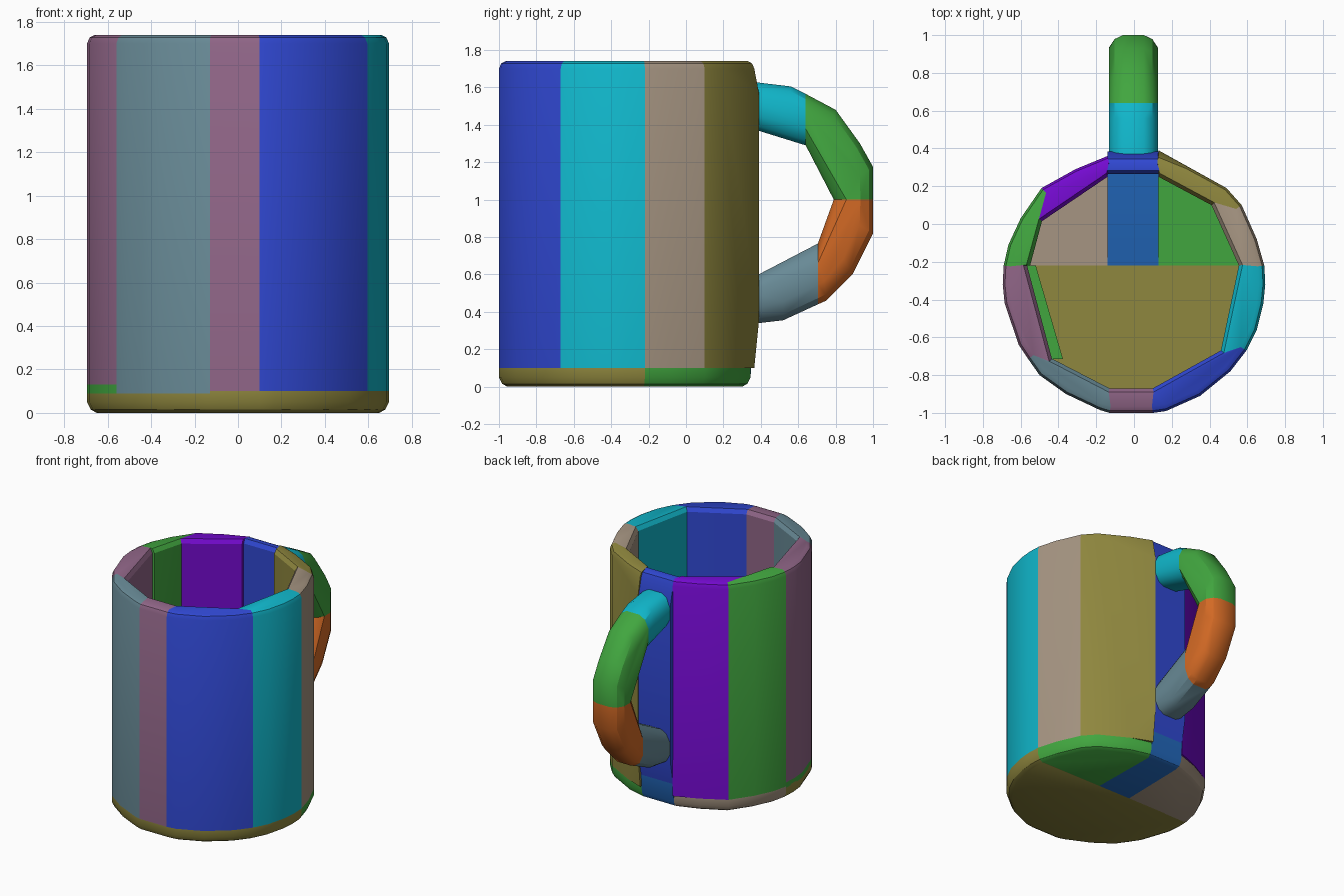
import bpy, bmesh, math

cube = bpy.data.objects.get("Cube")
if cube:
    bpy.data.objects.remove(cube, do_unlink=True)


def lin(c):
    c /= 255
    return c / 12.92 if c <= 0.04045 else ((c + 0.055) / 1.055) ** 2.4


def make_mat(name, *rgb):
    col = (*[lin(c) for c in rgb], 1)
    m = bpy.data.materials.new(name)
    m.diffuse_color = col
    m.use_nodes = True
    bsdf = next(n for n in m.node_tree.nodes if n.type == 'BSDF_PRINCIPLED')
    bsdf.inputs["Base Color"].default_value = col
    return m


ROYAL = make_mat("royal blue", 48, 72, 210)
CYAN = make_mat("cyan", 16, 182, 202)
TAN = make_mat("tan", 166, 149, 130)
OLIVE = make_mat("olive", 143, 135, 62)
GREEN = make_mat("green", 65, 166, 63)
PURPLE = make_mat("purple", 116, 10, 208)
MAUVE = make_mat("mauve", 145, 102, 136)
SLATE = make_mat("slate", 104, 138, 150)
ORANGE = make_mat("orange", 212, 106, 37)
BLUE = make_mat("mid blue", 34, 104, 188)

CY = -0.305            # centre of the cup in y
TOP, FLOOR = 1.74, 0.10


def hull(name, pts, mat):
    """One convex block around the given points."""
    bm = bmesh.new()
    for p in pts:
        bm.verts.new(p)
    res = bmesh.ops.convex_hull(bm, input=bm.verts[:])
    junk = {g for g in res["geom_interior"] + res["geom_unused"]
            if isinstance(g, bmesh.types.BMVert)}
    bmesh.ops.delete(bm, geom=list(junk), context='VERTS')
    bmesh.ops.dissolve_limit(bm, angle_limit=math.radians(1),
                             verts=bm.verts[:], edges=bm.edges[:])
    bmesh.ops.recalc_face_normals(bm, faces=bm.faces[:])
    me = bpy.data.meshes.new(name)
    bm.to_mesh(me)
    bm.free()
    me.materials.append(mat)
    ob = bpy.data.objects.new(name, me)
    bpy.context.collection.objects.link(ob)
    bpy.ops.object.select_all(action='DESELECT')
    ob.select_set(True)
    bpy.context.view_layer.objects.active = ob
    bpy.ops.object.shade_smooth_by_angle(angle=math.radians(30))
    return ob


def inset(p, d):
    """Move a plan point towards the cup axis by scaling."""
    r = math.hypot(p[0], p[1] - CY)
    k = (r - d) / r
    return (p[0] * k, CY + (p[1] - CY) * k)


def level(pts, z, d=0.0):
    return [(*inset(p, d), z) for p in pts]


def wall(name, outer, inner, mat, z0=FLOOR, extra=()):
    """Upright wall block with a softened rim."""
    pts = level(outer, z0) + level(outer, TOP - 0.04)
    pts += level(outer, TOP - 0.012, 0.012) + level(outer, TOP, 0.035)
    pts += level(inner, z0) + level(inner, TOP - 0.03) + level(inner, TOP, -0.02)
    hull(name, pts + list(extra), mat)


def stub(xs, y):
    """Swelling of the back wall where the handle joins."""
    return [(x, y, z) for x in xs for z in (0.35, 1.57)]


# Outer outline points of the cup, by sector
right_front = [(0.69, -0.22), (0.695, -0.32), (0.685, -0.42), (0.65, -0.56), (0.595, -0.67)]
front_right = [(0.595, -0.67), (0.51, -0.78), (0.35, -0.91), (0.17, -0.99), (0.10, -1.0)]
front_mid = [(0.10, -1.0), (-0.13, -1.0)]
front_left = [(-0.13, -1.0), (-0.18, -0.985), (-0.36, -0.90), (-0.50, -0.80), (-0.56, -0.715)]
left_front = [(-0.56, -0.715), (-0.61, -0.64), (-0.685, -0.42), (-0.695, -0.32), (-0.69, -0.22)]
left_back = [(-0.69, -0.22), (-0.665, -0.11), (-0.60, 0.03), (-0.49, 0.19)]
back_left = [(-0.49, 0.19), (-0.31, 0.29), (-0.14, 0.36)]
back_mid = [(-0.14, 0.355), (0.13, 0.355)]
back_right = [(0.13, 0.365), (0.28, 0.305), (0.49, 0.19), (0.57, 0.10)]
right_back = [(0.57, 0.10), (0.65, -0.08), (0.69, -0.22)]

# Wall blocks
wall("wall_right_front", right_front, [(0.46, -0.67), (0.555, -0.22)], CYAN)
wall("wall_front_right", front_right, [(0.10, -0.87), (0.46, -0.67)], ROYAL)
wall("wall_front_middle", front_mid, [(-0.13, -0.87), (0.10, -0.87)], MAUVE)
wall("wall_front_left", front_left, [(-0.43, -0.715), (-0.13, -0.87)], SLATE, 0.09)
wall("wall_left_front", left_front, [(-0.566, -0.22), (-0.434, -0.715)], MAUVE, 0.13)
wall("wall_left_back", left_back, [(-0.487, 0.015), (-0.55, -0.22)], GREEN)
wall("wall_back_left", back_left, [(-0.14, 0.25), (-0.487, 0.015)], PURPLE)
wall("wall_back_middle", back_mid, [(-0.14, 0.265), (0.13, 0.265)], ROYAL,
     0.19, stub((-0.14, 0.13), 0.385))
wall("wall_back_right", back_right, [(0.41, 0.10), (0.13, 0.25)], OLIVE,
     extra=stub((0.13,), 0.39))
wall("wall_right_back", right_back, [(0.555, -0.22), (0.41, 0.10)], TAN)

# Thin ledge under the left wall
ledge = left_front + [(-0.52, -0.22), (-0.376, -0.715)]
hull("ledge_left", level(ledge, 0.09) + level(ledge, 0.13), GREEN)


# Floor blocks with a softened lower edge
def floor(name, outer, inner, mat, extra=()):
    pts = level(outer, FLOOR) + level(outer, 0.05)
    pts += level(outer, 0.015, 0.018) + level(outer, 0.0, 0.045)
    pts += [(*p, z) for p in inner for z in (0.0, FLOOR)]
    hull(name, pts + list(extra), mat)


# Clip the cut planes: rim points on y = -0.22 and x = const stay nearly in place
floor("floor_front", right_front + front_right + front_mid + front_left + left_front,
      [(-0.64, -0.22), (0.64, -0.22)], OLIVE)
floor("floor_back_right", [(0.13, 0.345)] + back_right[1:] + right_back,
      [(0.13, -0.22), (0.64, -0.22)], GREEN)
floor("floor_back_left", left_back + [(-0.31, 0.285), (-0.14, 0.345)],
      [(-0.14, -0.22), (-0.64, -0.22)], TAN)
floor("floor_back_middle", [(-0.14, 0.345), (0.13, 0.345)],
      [(-0.14, -0.22), (0.13, -0.22)], BLUE,
      [(x, y, 0.19) for x in (-0.14, 0.13) for y in (0.275, 0.355)])

# Handle: each station pairs an outer and an inner point in the (y, z) plane
SECTION = ((0, 0.055), (0.10, 0.10), (0.32, 0.13), (0.68, 0.13), (0.90, 0.10), (1, 0.055))


def handle(name, stations, mat):
    pts = []
    for (oy, oz), (iy, iz) in stations:
        for t, hw in SECTION:
            for s in (-1, 1):
                pts.append((s * hw - 0.003, oy + (iy - oy) * t, oz + (iz - oz) * t))
    hull(name, pts, mat)


top_joint = ((0.64, 1.565), (0.64, 1.29))
mid_joint = ((1.0, 1.0), (0.79, 1.0))
low_joint = ((0.705, 0.44), (0.705, 0.765))
handle("handle_top", [((0.35, 1.63), (0.35, 1.38)), ((0.56, 1.605), (0.56, 1.32)),
                      top_joint], CYAN)
handle("handle_upper", [top_joint, ((0.80, 1.48), (0.68, 1.215)),
                        ((0.93, 1.30), (0.735, 1.11)),
                        ((1.0, 1.175), (0.78, 1.03)), mid_joint], GREEN)
handle("handle_lower", [mid_joint, ((1.0, 0.82), (0.775, 0.95)),
                        ((0.89, 0.60), (0.74, 0.86)),
                        ((0.75, 0.46), (0.715, 0.79)), low_joint], ORANGE)
handle("handle_bottom", [low_joint, ((0.52, 0.355), (0.52, 0.665)),
                         ((0.35, 0.335), (0.35, 0.58))], SLATE)
